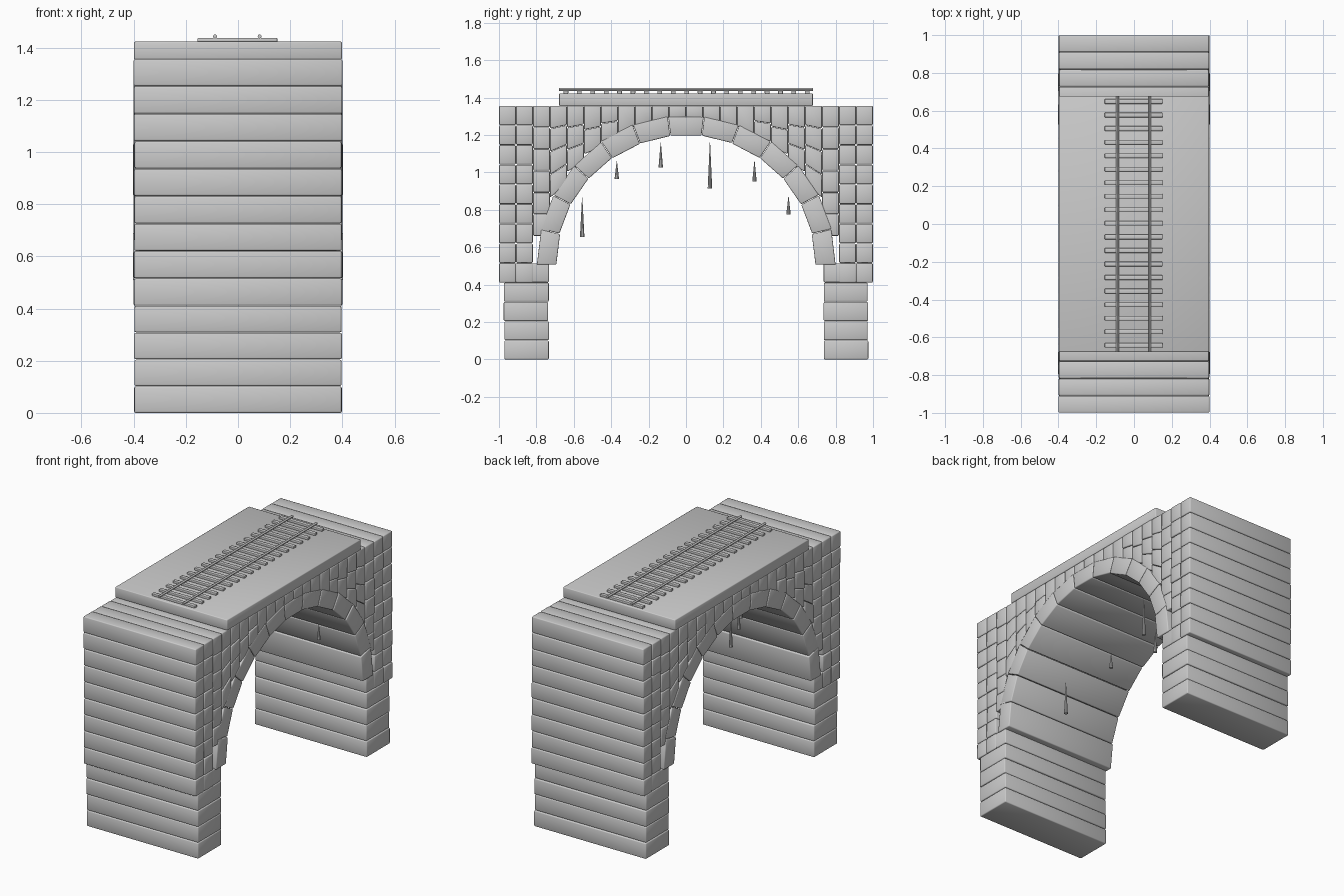
import bpy, bmesh, math, random

if "Cube" in bpy.data.objects:
    bpy.data.objects.remove(bpy.data.objects["Cube"])

random.seed(4)
CZ, R_IN, R_OUT = 0.505, 0.695, 0.80   # arch centre height and radii
TOP, BASE, HALF = 1.357, 0.41, 0.40


def finish(name, bm, bevel=0.0, smooth=True):
    bmesh.ops.recalc_face_normals(bm, faces=bm.faces)
    me = bpy.data.meshes.new(name)
    bm.to_mesh(me)
    bm.free()
    for p in me.polygons:
        p.use_smooth = smooth
    ob = bpy.data.objects.new(name, me)
    bpy.context.collection.objects.link(ob)
    if bevel:
        m = ob.modifiers.new("worn_edges", 'BEVEL')
        m.width = bevel
        m.segments = 2
        m.limit_method = 'ANGLE'
    return ob


def prism(bm, profile, hx, x=0.0):
    """Extrude a (y, z) profile across x."""
    a = [bm.verts.new((x - hx, y, z)) for y, z in profile]
    b = [bm.verts.new((x + hx, y, z)) for y, z in profile]
    n = len(profile)
    bm.faces.new(a)
    bm.faces.new(b[::-1])
    for i in range(n):
        j = (i + 1) % n
        bm.faces.new((a[i], b[i], b[j], a[j]))


def rect(y0, y1, z0, z1):
    return [(y0, z0), (y1, z0), (y1, z1), (y0, z1)]


def jit(s):
    return random.uniform(-s, s)


# Piers: five stacked courses on each side
bm = bmesh.new()
for s in (-1, 1):
    for i in range(5):
        z = i * 0.103
        y0, y1 = 0.735 + jit(0.003), 0.973 + jit(0.003)
        prism(bm, rect(min(s*y0, s*y1), max(s*y0, s*y1), z, z + 0.101), 0.397 + jit(0.002))
finish("piers", bm, 0.006)

# Arch ring: thirteen wedge stones
bm = bmesh.new()
N = 13
for i in range(N):
    a0 = math.pi * i / N + 0.002
    a1 = math.pi * (i + 1) / N - 0.002
    ro, ri = R_OUT + jit(0.003), R_IN + jit(0.003)
    prism(bm, [(r * math.cos(a), CZ + r * math.sin(a))
               for r, a in ((ri, a0), (ro, a0), (ro, a1), (ri, a1))], 0.401 + jit(0.002))
finish("arch_ring", bm, 0.006)


# Wall stones: columns that stop on the back of the arch
def arch_back(y):
    return CZ + math.sqrt(max(0, R_OUT**2 - y * y)) - 0.012


bm = bmesh.new()
W = 2 / 22
for c in range(22):
    y0, y1 = -1 + c * W, -1 + (c + 1) * W
    mid = abs(y0 + y1) / 2
    if mid > 0.82:
        b0 = b1 = BASE
    elif mid > 0.72:
        b0 = b1 = 0.66
    else:
        b0, b1 = arch_back(y0), arch_back(y1)
        if mid > 0.4:                      # steep part: steeper than the stones' tilt
            m = (b0 + b1) / 2
            b0, b1 = m + (b0 - m) * 0.5, m + (b1 - m) * 0.5
    rows = max(1, round((TOP - (b0 + b1) / 2) / 0.108))
    for r in range(rows):
        t0, t1 = r / rows, (r + 1) / rows
        g = 0.001
        prism(bm, [(y0 + g, b0 + (TOP - b0) * t0 + g), (y1 - g, b1 + (TOP - b1) * t0 + g),
                   (y1 - g, b1 + (TOP - b1) * t1 - g), (y0 + g, b0 + (TOP - b0) * t1 - g)],
              0.398 + jit(0.002))
finish("wall_stones", bm, 0.006)

# Deck slab
bm = bmesh.new()
prism(bm, rect(-0.678, 0.678, 1.355, 1.423), 0.398)
finish("deck", bm, 0.005)

# Sleepers
bm = bmesh.new()
for i in range(19):
    y = -0.642 + i * 0.0717
    prism(bm, rect(y - 0.0125, y + 0.0125, 1.421, 1.437), 0.153, -0.002)
finish("sleepers", bm, 0.003)

# Rails
for name, x in (("rail_left", -0.088), ("rail_right", 0.083)):
    bpy.ops.mesh.primitive_cylinder_add(vertices=12, radius=0.0075, depth=1.356,
                                        location=(x, 0, 1.443),
                                        rotation=(math.pi / 2, 0, 0))
    bpy.context.object.name = name
    bpy.ops.object.shade_smooth_by_angle()

# Water drips: slim cones with the point up
for x, y, z0, z1 in ((0.07, -0.555, 0.655, 0.865), (-0.13, -0.37, 0.965, 1.06),
                     (-0.28, -0.135, 1.025, 1.16), (0.03, 0.128, 0.915, 1.16),
                     (-0.1, 0.366, 0.95, 1.06), (0.19, 0.548, 0.775, 0.87)):
    bpy.ops.mesh.primitive_cone_add(vertices=10, radius1=0.012, radius2=0.001,
                                    depth=z1 - z0, location=(x, y, (z0 + z1) / 2))
    bpy.context.object.name = "drip"
    bpy.ops.object.shade_smooth_by_angle()
